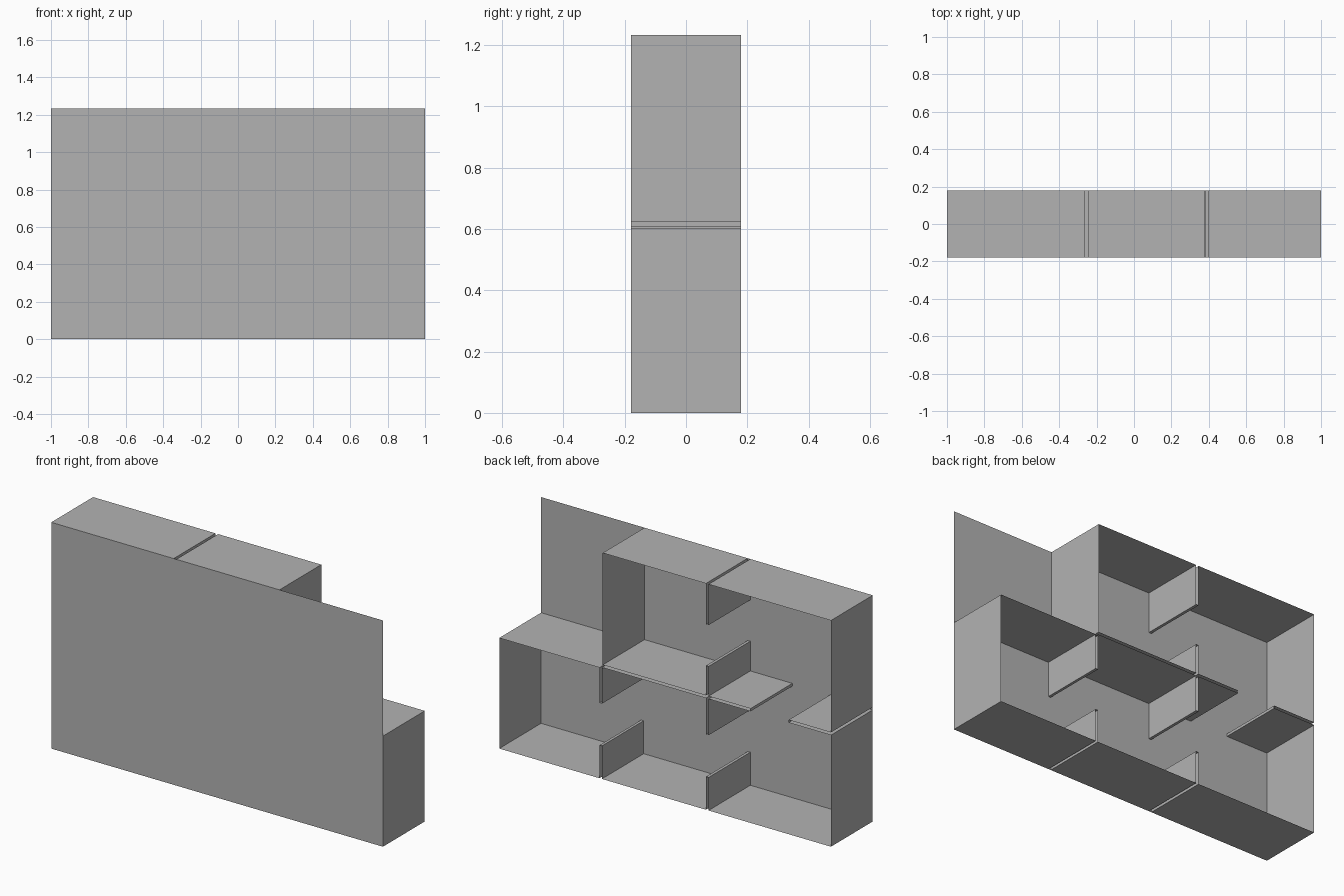
import bpy
import bmesh

cube = bpy.data.objects.get("Cube")
if cube:
    bpy.data.objects.remove(cube, do_unlink=True)

FRONT, BACK = -0.18, 0.18
LEVEL, UPPER, TOP = 0.608, 0.623, 1.233    # lower ceiling, upper floor, roof
ANNEX = 0.603                              # height of the single-storey room
X0, X1 = -1.0, 1.0
A0, A1 = -0.262, -0.246                    # faces of the first partition
B0, B1 = 0.381, 0.396                      # faces of the second partition
END = 0.376                                # end of the upper storey
HOLE0, HOLE1 = -0.745, -0.515              # stairwell opening

grey = bpy.data.materials.new("plain grey")
grey.use_nodes = True
colour = (0.45, 0.45, 0.45, 1)
grey.diffuse_color = colour
grey.node_tree.nodes["Principled BSDF"].inputs["Base Color"].default_value = colour


def finish(name, bm):
    mesh = bpy.data.meshes.new(name)
    bm.to_mesh(mesh)
    bm.free()
    mesh.materials.append(grey)
    obj = bpy.data.objects.new(name, mesh)
    bpy.context.collection.objects.link(obj)


def sheet(name, *profile):
    """Sweep an open x-z profile from front to back as a thin sheet."""
    bm = bmesh.new()
    rows = [[bm.verts.new((x, y, z)) for x, z in profile] for y in (FRONT, BACK)]
    for i in range(len(profile) - 1):
        bm.faces.new((rows[0][i], rows[0][i + 1], rows[1][i + 1], rows[1][i]))
    finish(name, bm)


def partition(name, xa, xb, za, zb, sill, lintel):
    """Hollow wall in two pieces, with an opening between sill and lintel."""
    sheet(name + "_sill", (xa, za), (xa, sill), (xb, sill), (xb, za))
    sheet(name + "_lintel", (xb, zb), (xb, lintel), (xa, lintel), (xa, zb))


# Closed front panel
bm = bmesh.new()
bm.faces.new([bm.verts.new((x, FRONT, z))
              for x, z in ((X0, 0), (X1, 0), (X1, TOP), (X0, TOP))])
finish("front_panel", bm)

# Outer shell, one folded sheet per run of walls
sheet("lower_left_shell", (X0, LEVEL), (X0, 0), (A0, 0))
sheet("lower_middle_floor", (A1, 0), (B0, 0))
sheet("annex_shell", (B1, 0), (X1, 0), (X1, ANNEX), (B1, ANNEX))
sheet("upper_left_shell", (A0, TOP), (X0, TOP), (X0, UPPER))
sheet("upper_middle_shell", (A1, UPPER), (END, UPPER), (END, TOP), (A1, TOP))
sheet("lower_middle_ceiling", (B0, LEVEL), (A1, LEVEL))

# Storey slab either side of the stairwell
for name, wall, edge in (("slab_outer", X0, HOLE0), ("slab_inner", A0, HOLE1)):
    sheet(name, (wall, LEVEL), (edge, LEVEL), (edge, UPPER), (wall, UPPER))

# Partitions with wide openings
partition("lower_first_partition", A0, A1, 0, LEVEL, 0.18, 0.41)
partition("lower_second_partition", B0, B1, 0, ANNEX, 0.18, 0.41)
partition("upper_partition", A0, A1, UPPER, TOP, 0.785, 1.01)
